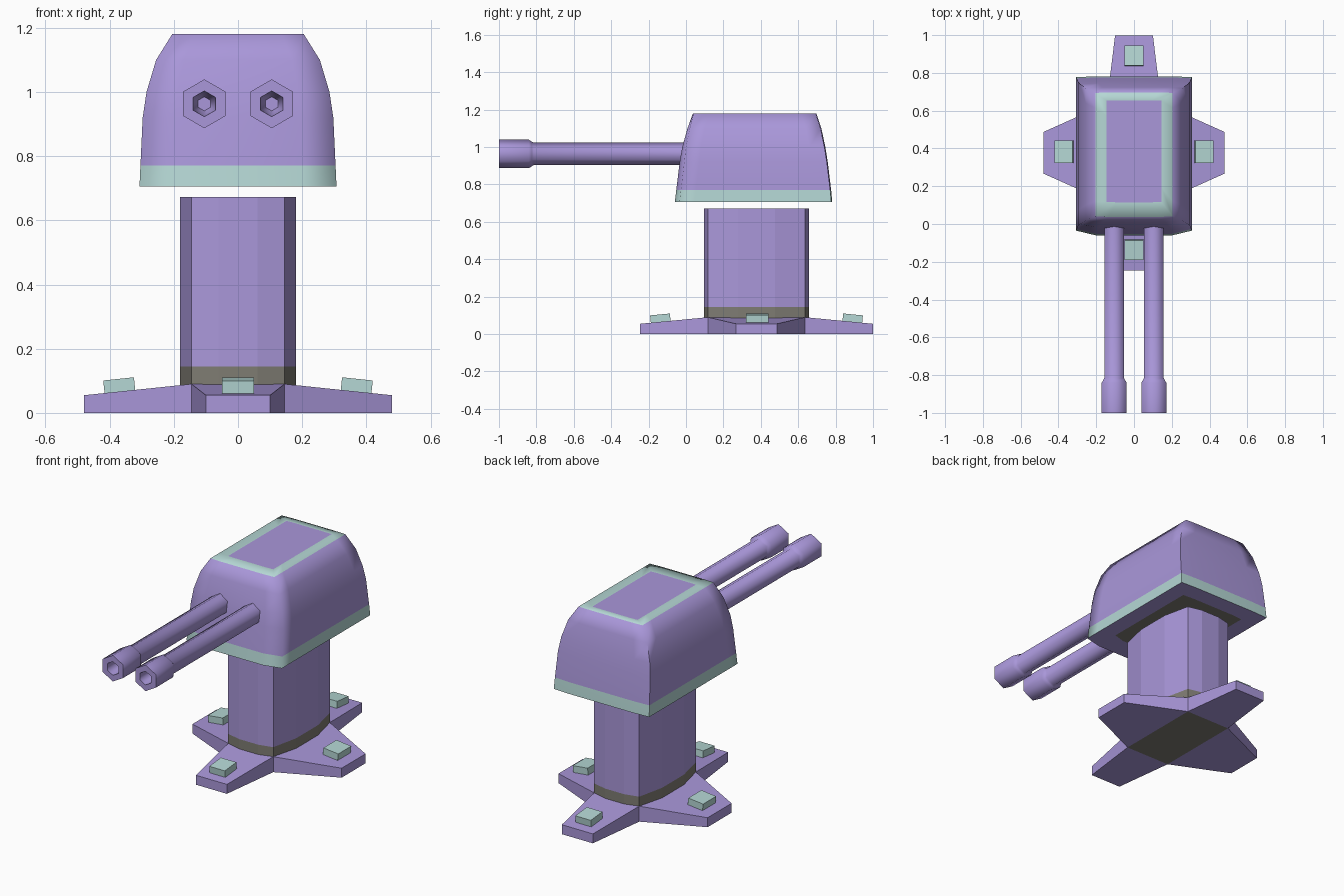
import bpy, bmesh, math

if "Cube" in bpy.data.objects:
    bpy.data.objects.remove(bpy.data.objects["Cube"])


def material(name, rgb):
    m = bpy.data.materials.new(name)
    m.diffuse_color = (*rgb, 1)
    m.use_nodes = True
    m.node_tree.nodes["Principled BSDF"].inputs["Base Color"].default_value = m.diffuse_color
    return m


PURPLE = material("purple", (0.40, 0.31, 0.70))
TEAL = material("pale_teal", (0.46, 0.68, 0.66))
GREY = material("olive_grey", (0.21, 0.20, 0.17))
CY = 0.377  # y of the pedestal centre


def make(name, verts, faces, mats, idx=None, smooth=None):
    me = bpy.data.meshes.new(name)
    me.from_pydata(verts, [], faces)
    for m in mats:
        me.materials.append(m)
    if idx:
        for p, i in zip(me.polygons, idx):
            p.material_index = i
    bm = bmesh.new()
    bm.from_mesh(me)
    bmesh.ops.recalc_face_normals(bm, faces=bm.faces)
    bm.to_mesh(me)
    bm.free()
    if smooth:
        me.shade_smooth()
        me.set_sharp_from_angle(angle=math.radians(smooth))
    ob = bpy.data.objects.new(name, me)
    bpy.context.collection.objects.link(ob)
    return ob


def loft(name, rings, mats, bands=None, smooth=None):
    """Skin a list of rings and cap both ends; bands = materials of start cap, bands, end cap."""
    n, k = len(rings[0]), len(rings)
    bands = bands or [0] * (k + 1)
    faces, idx = [list(range(n))], [bands[0]]
    for r in range(k - 1):
        for i in range(n):
            j = (i + 1) % n
            faces.append((r * n + i, r * n + j, (r + 1) * n + j, (r + 1) * n + i))
            idx.append(bands[r + 1])
    faces.append(list(range((k - 1) * n, k * n)))
    idx.append(bands[-1])
    return make(name, [p for r in rings for p in r], faces, mats, idx, smooth)


# Four-legged foot: star outline of inner corners and leg tips
cx, cy, top, tip = 0.145, 0.26, 0.09, 0.055
outline = [(-cx, -cy, top), (-0.1, -0.622, tip), (0.1, -0.622, tip),
           (cx, -cy, top), (0.48, -0.11, tip), (0.48, 0.11, tip),
           (cx, cy, top), (0.1, 0.622, tip), (-0.1, 0.622, tip),
           (-cx, cy, top), (-0.48, 0.11, tip), (-0.48, -0.11, tip)]
verts = [(x, y + CY, 0) for x, y, z in outline] + [(x, y + CY, z) for x, y, z in outline]
faces = [(0, 3, 6, 9), (12, 15, 18, 21)]
for i in range(12):
    j = (i + 1) % 12
    faces.append((i, j, j + 12, i + 12))
for i in range(0, 12, 3):
    leg = (i, i + 1, i + 2, (i + 3) % 12)
    faces += [leg, [v + 12 for v in leg]]
make("base_foot", verts, faces, [PURPLE, GREY], [1] + [0] * (len(faces) - 1))


# Bolts lying on the sloping legs
def bolt(name, loc, size, rot):
    bpy.ops.mesh.primitive_cube_add(size=1, location=loc, rotation=rot)
    ob = bpy.context.object
    ob.name = name
    ob.scale = size
    ob.data.materials.append(TEAL)


for s, side, end in ((-1, "left", "front"), (1, "right", "back")):
    bolt("bolt_" + end, (0, CY + s * 0.514, 0.083), (0.1, 0.106, 0.044), (-s * 0.096, 0, 0))
    bolt("bolt_" + side, (s * 0.37, CY + 0.005, 0.086), (0.096, 0.12, 0.04), (0, s * 0.104, 0))


# Column with four gently bulging sides
def column_ring(z):
    pts = [(-0.145, -0.26), (-0.06, -0.28), (0.06, -0.28), (0.145, -0.26), (0.18, -0.1), (0.18, 0.1)]
    pts += [(-x, -y) for x, y in pts]
    return [(x, y + CY, z) for x, y in pts]


loft("column", [column_ring(z) for z in (0.065, 0.145, 0.672)], [PURPLE, GREY], [1, 1, 0, 0])


# Turret housing: rectangular rings with support points beside each corner
def housing_ring(x, y0, y1, z, bow=0.025, back=0.005):
    a, b, d = x * 0.66, y0 + bow, y1 - back
    right = [(a, y0), (x, b), (x, b + 0.08), (x, d - 0.08), (x, d), (a, y1)]
    return [(px, py, z) for px, py in right] + [(-px, py, z) for px, py in reversed(right)]


housing = [housing_ring(0.21, 0.07, 0.68, 0.705, 0.02),
           housing_ring(0.307, -0.06, 0.782, 0.705),
           housing_ring(0.304, -0.052, 0.776, 0.77),
           housing_ring(0.297, -0.034, 0.758, 0.92),
           housing_ring(0.285, -0.02, 0.745, 1.0, 0.02),
           housing_ring(0.255, 0.008, 0.724, 1.1, 0.012),
           housing_ring(0.205, 0.037, 0.697, 1.18, 0.004, 0.003),
           housing_ring(0.145, 0.115, 0.655, 1.18, 0.002, 0.002)]
loft("turret_housing", housing, [PURPLE, TEAL, GREY], [2, 0, 1, 0, 0, 0, 0, 1, 0], smooth=80)

# Twin six-sided barrels with hollow muzzles
profile = [(0.022, -0.88), (0.036, -0.93), (0.04, -1.0), (0.076, -1.0), (0.076, -0.84),
           (0.066, -0.825), (0.06, -0.815), (0.06, 0.1)]
for s, side in ((-1, "left"), (1, "right")):
    rings = [[(s * 0.105 + r * math.sin(i * math.pi / 3), y, 0.963 + r * math.cos(i * math.pi / 3))
              for i in range(6)] for r, y in profile]
    loft("barrel_" + side, rings, [PURPLE], smooth=65)
